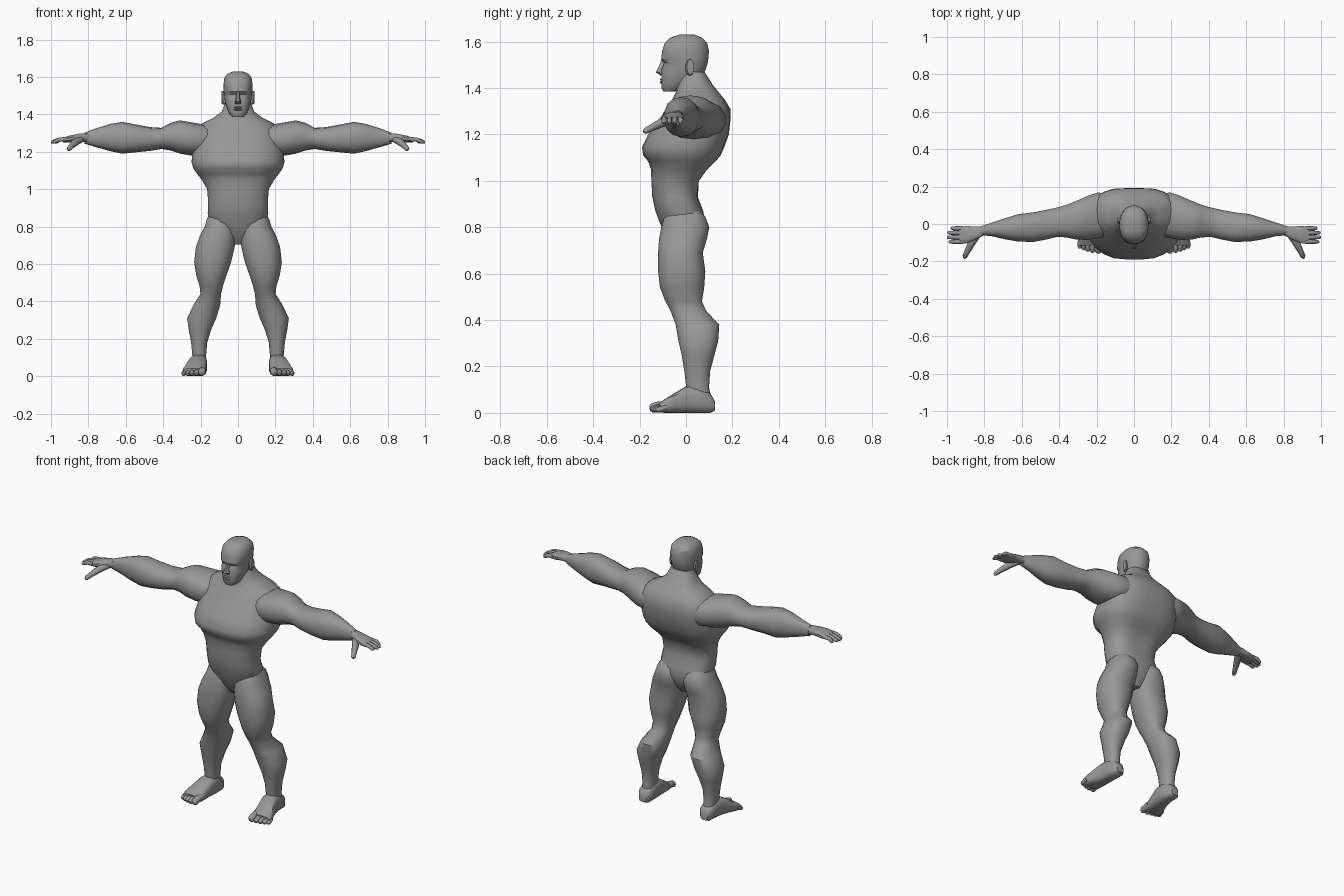
import bpy, bmesh, math
from mathutils import Vector

skin = bpy.data.materials.new("grey_skin")
skin.diffuse_color = (0.31, 0.31, 0.31, 1)


def finish(name, bm, mirror, angle=38):
    bmesh.ops.recalc_face_normals(bm, faces=bm.faces)
    me = bpy.data.meshes.new(name)
    bm.to_mesh(me)
    bm.free()
    me.materials.append(skin)
    ob = bpy.data.objects.new(name, me)
    bpy.context.collection.objects.link(ob)
    bpy.ops.object.select_all(action='DESELECT')
    ob.select_set(True)
    bpy.context.view_layer.objects.active = ob
    bpy.ops.object.shade_smooth_by_angle(angle=math.radians(angle))
    if mirror:
        ob.modifiers.new("mirror", 'MIRROR').use_mirror_merge = False
    return ob


def skin_rings(bm, rings):
    """Bridge lists of points into a closed, capped surface."""
    vs = [[bm.verts.new(p) for p in r] for r in rings]
    n = len(vs[0])
    for a, b in zip(vs, vs[1:]):
        for i in range(n):
            j = (i + 1) % n
            bm.faces.new((a[i], a[j], b[j], b[i]))
    bm.faces.new(vs[0])
    bm.faces.new(vs[-1])


def loft(name, axis, rings, n=14, p=2.3, p_back=None, mirror=True, shape=None, angle=38):
    """Rings are (station, low u, high u, low v, high v) along an axis."""
    out = []
    for t, u0, u1, v0, v1 in rings:
        ring = []
        for k in range(n):
            a = 2 * math.pi * (k + 0.5) / n
            c, s = math.cos(a), math.sin(a)
            e = 2 / (p_back if p_back and s > 0 else p)
            u = (u0 + u1) / 2 + (u1 - u0) / 2 * math.copysign(abs(c) ** e, c)
            v = (v0 + v1) / 2 + (v1 - v0) / 2 * math.copysign(abs(s) ** e, s)
            q = {'x': (t, u, v), 'y': (u, t, v), 'z': (u, v, t)}[axis]
            ring.append(shape(*q) if shape else q)
        out.append(ring)
    bm = bmesh.new()
    skin_rings(bm, out)
    return finish(name, bm, mirror, angle)


def tube(name, pts, radii, n=8, flat=1.0):
    """Tapered round digit through a few points."""
    pts = [Vector(q) for q in pts]
    d = (pts[-1] - pts[0]).normalized()
    side = d.cross(Vector((0, 0, 1))).normalized()
    up = side.cross(d)
    rings = []
    for c, r in zip(pts, radii):
        rings.append([c + side * r * math.cos(2 * math.pi * k / n)
                      + up * r * flat * math.sin(2 * math.pi * k / n) for k in range(n)])
    bm = bmesh.new()
    skin_rings(bm, rings)
    return finish(name, bm, True, 50)


# Torso: pelvis, waist, chest, trapezius and neck, with spine and chest grooves
def torso_shape(x, y, z):
    g = math.exp(-(x / 0.045) ** 2)
    if y > 0 and 0.95 < z < 1.28:
        y -= 0.018 * g
    if y < 0 and 1.09 < z < 1.3:
        y += 0.012 * g
    return x, y, z


torso = [(0.705, .03, -.05, .03), (0.75, .085, -.085, .06), (0.81, .145, -.11, .085),
         (0.87, .163, -.133, .075), (0.93, .16, -.146, .052), (1.0, .166, -.15, .062),
         (1.05, .195, -.152, .1), (1.085, .222, -.165, .135), (1.11, .24, -.192, .155),
         (1.145, .25, -.196, .17), (1.2, .245, -.17, .19), (1.26, .235, -.125, .197),
         (1.31, .23, -.088, .192), (1.35, .195, -.06, .168), (1.38, .135, -.045, .143),
         (1.415, .088, -.042, .115), (1.47, .066, -.03, .08)]
loft("torso", 'z', [(z, -w, w, f, b) for z, w, f, b in torso], n=24, p=2.25,
     p_back=2.7, mirror=False, shape=torso_shape)

# Head
head = [(1.385, .03, -.098, -.04), (1.40, .045, -.106, 0), (1.425, .056, -.108, .04),
        (1.45, .066, -.106, .07), (1.48, .072, -.106, .086), (1.507, .075, -.094, .094),
        (1.522, .077, -.108, .097), (1.56, .078, -.104, .1), (1.595, .074, -.092, .092),
        (1.617, .057, -.068, .07), (1.63, .025, -.03, .035)]
loft("head", 'z', [(z, -w, w, f, b) for z, w, f, b in head], n=20, p=2.5, p_back=2.2,
     mirror=False, angle=32)
# Nose, lips, ears
loft("nose", 'z', [(1.455, -.016, .016, -.112, -.08), (1.468, -.018, .018, -.132, -.08),
                   (1.49, -.011, .011, -.12, -.08), (1.52, -.009, .009, -.107, -.08)],
     n=8, mirror=False)
for label, z in (("upper_lip", 1.437), ("lower_lip", 1.425)):
    loft(label, 'z', [(z - .005, -.02, .02, -.108, -.08), (z, -.025, .025, -.114, -.08),
                      (z + .005, -.02, .02, -.108, -.08)], n=10, mirror=False)
loft("ear", 'x', [(.066, 0, .022, 1.455, 1.515), (.08, -.002, .034, 1.452, 1.525),
                  (.088, .004, .034, 1.458, 1.524)], n=10)

# Arm: shoulder, upper arm, forearm
loft("arm", 'x', [
    (.10, -.05, .15, 1.20, 1.335), (.19, -.078, .172, 1.18, 1.347),
    (.25, -.088, .152, 1.18, 1.358), (.31, -.085, .125, 1.19, 1.368),
    (.36, -.074, .105, 1.207, 1.355), (.41, -.07, .09, 1.215, 1.328),
    (.47, -.085, .077, 1.205, 1.332), (.54, -.098, .064, 1.198, 1.345),
    (.62, -.095, .054, 1.19, 1.36), (.68, -.085, .035, 1.203, 1.35),
    (.76, -.066, .008, 1.225, 1.325), (.82, -.06, -.012, 1.243, 1.303)], n=14)
# Hand: palm, fingers, thumb
loft("palm", 'x', [(.80, -.06, -.012, 1.25, 1.302), (.85, -.086, -.012, 1.256, 1.297),
                   (.90, -.106, -.01, 1.25, 1.287), (.935, -.106, -.014, 1.25, 1.276)],
     n=12, p=2.8)
for i, (y, tip) in enumerate(((-.023, .98), (-.047, .997), (-.071, 1.0), (-.095, .99))):
    tube("finger_%d" % (i + 1), [(.915, y, 1.268), (.955, y, 1.265), (tip - .008, y, 1.253),
                                (tip, y, 1.25)], (.012, .0115, .01, .005))
tube("thumb", [(.835, -.055, 1.268), (.87, -.105, 1.25), (.893, -.15, 1.228),
               (.905, -.175, 1.215), (.909, -.183, 1.211)], (.018, .02, .015, .013, .006))

# Leg: buttock, thigh, knee, calf, ankle
loft("leg", 'z', [
    (.88, .05, .14, -.07, .05), (.845, .018, .166, -.095, .085), (.80, .008, .18, -.108, .102),
    (.75, .008, .206, -.118, .092), (.69, .016, .227, -.122, .074), (.61, .035, .236, -.122, .085),
    (.54, .06, .225, -.114, .08), (.48, .08, .206, -.09, .07), (.44, .09, .202, -.068, .088),
    (.38, .094, .24, -.046, .145), (.31, .115, .273, -.034, .14), (.25, .142, .265, -.02, .124),
    (.18, .164, .251, -.008, .105), (.11, .17, .245, 0, .1), (.05, .172, .243, .005, .112)],
    n=16)
# Foot and toes
loft("foot", 'y', [(.124, .185, .232, .01, .05), (.105, .168, .247, 0, .085),
                   (.05, .164, .252, 0, .115), (0, .164, .262, 0, .115),
                   (-.05, .168, .28, 0, .085), (-.09, .172, .295, 0, .06),
                   (-.115, .178, .296, .002, .042)], n=14, p=3)
toes = ((.192, -.156, .02), (.222, -.153, .0145), (.247, -.147, .0135),
        (.269, -.139, .0125), (.29, -.13, .012))
for i, (x, tip, r) in enumerate(toes):
    tube("toe_%d" % (i + 1), [(x - .004, -.085, r + .012), (x, tip + .03, r + .008),
                             (x, tip + .008, r), (x, tip, r * .9)], (r, r, r * .95, r * .5))
